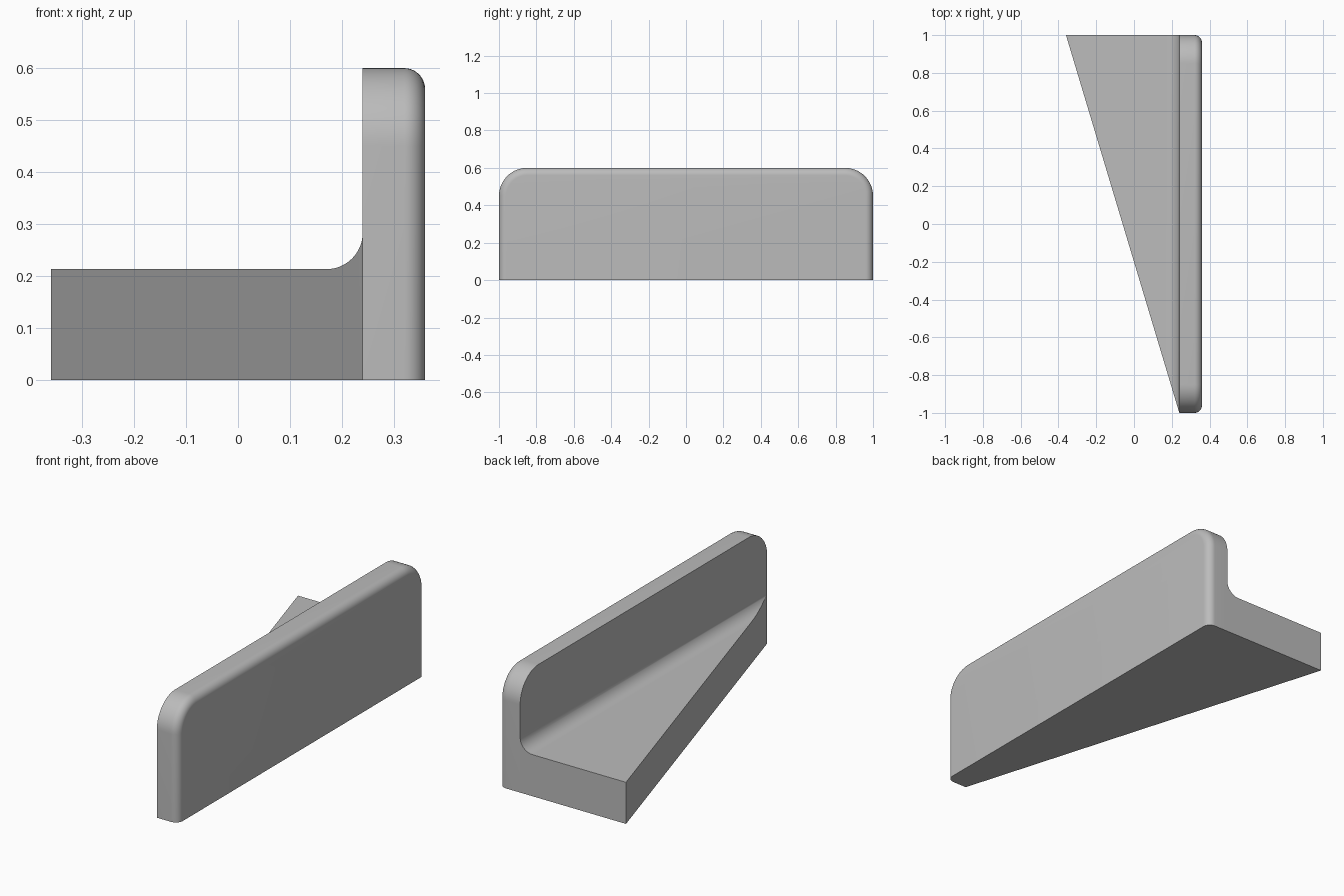
import bpy, bmesh
from math import sin, cos, pi

cube = bpy.data.objects.get("Cube")
if cube:
    bpy.data.objects.remove(cube, do_unlink=True)

grey = bpy.data.materials.new("light grey")
grey.use_nodes = True
colour = (0.5, 0.5, 0.5, 1)
grey.diffuse_color = colour
grey.node_tree.nodes["Principled BSDF"].inputs["Base Color"].default_value = colour

INNER, OUTER = 0.24, 0.36      # x of the plate's two faces
LEFT = -0.36                   # x of the wedge's far corner
HEIGHT, CORNER, EDGE = 0.6, 0.15, 0.04
SHELF, FILLET = 0.213, 0.07


def arc(cx, cy, r, start, end, steps):
    """Points along a circular arc."""
    angles = [start + (end - start) * i / steps for i in range(steps + 1)]
    return [(cx + r * cos(a), cy + r * sin(a)) for a in angles]


def loft(name, rings):
    """Closed solid through a list of equal-length rings."""
    bm = bmesh.new()
    loops = [[bm.verts.new(p) for p in ring] for ring in rings]
    n = len(loops[0])
    for a, b in zip(loops, loops[1:]):
        for i in range(n):
            j = (i + 1) % n
            bm.faces.new((a[i], a[j], b[j], b[i]))
    bm.faces.new(loops[0][::-1])
    bm.faces.new(loops[-1])
    bmesh.ops.remove_doubles(bm, verts=bm.verts, dist=1e-5)
    bmesh.ops.recalc_face_normals(bm, faces=bm.faces)
    mesh = bpy.data.meshes.new(name)
    bm.to_mesh(mesh)
    bm.free()
    mesh.materials.append(grey)
    obj = bpy.data.objects.new(name, mesh)
    bpy.context.collection.objects.link(obj)
    bpy.ops.object.select_all(action='DESELECT')
    obj.select_set(True)
    bpy.context.view_layer.objects.active = obj
    bpy.ops.object.shade_smooth_by_angle(angle=pi / 6)


def plate_ring(x, inset):
    """Plate outline: rounded upper corners, square foot."""
    r, side = CORNER - inset, 1 - CORNER
    top = HEIGHT - CORNER
    outline = [(1 - inset, 0)]
    outline += arc(side, top, r, 0, pi / 2, 16)
    outline += arc(-side, top, r, pi / 2, pi, 16)
    outline += [(inset - 1, 0)]
    return [(x, y, z) for y, z in outline]


# Upright plate with a rounded outer edge
rounding = arc(OUTER - EDGE, EDGE, EDGE, -pi / 2, 0, 10)
loft("upright_plate", [plate_ring(INNER, 0)]
     + [plate_ring(x, EDGE - d) for x, d in
        [(x, EDGE - inset) for x, inset in rounding]])

# Triangular shelf with a fillet against the plate, cut along the diagonal
profile = [(LEFT, 0), (INNER, 0)]
profile += arc(INNER - FILLET, SHELF + FILLET, FILLET, 0, -pi / 2, 16)
profile += [(LEFT, SHELF)]
slope = 2 / (INNER - LEFT)
loft("triangular_shelf", [
    [(x, 1, z) for x, z in profile],
    [(x, 1 - slope * (x - LEFT), z) for x, z in profile],
])
